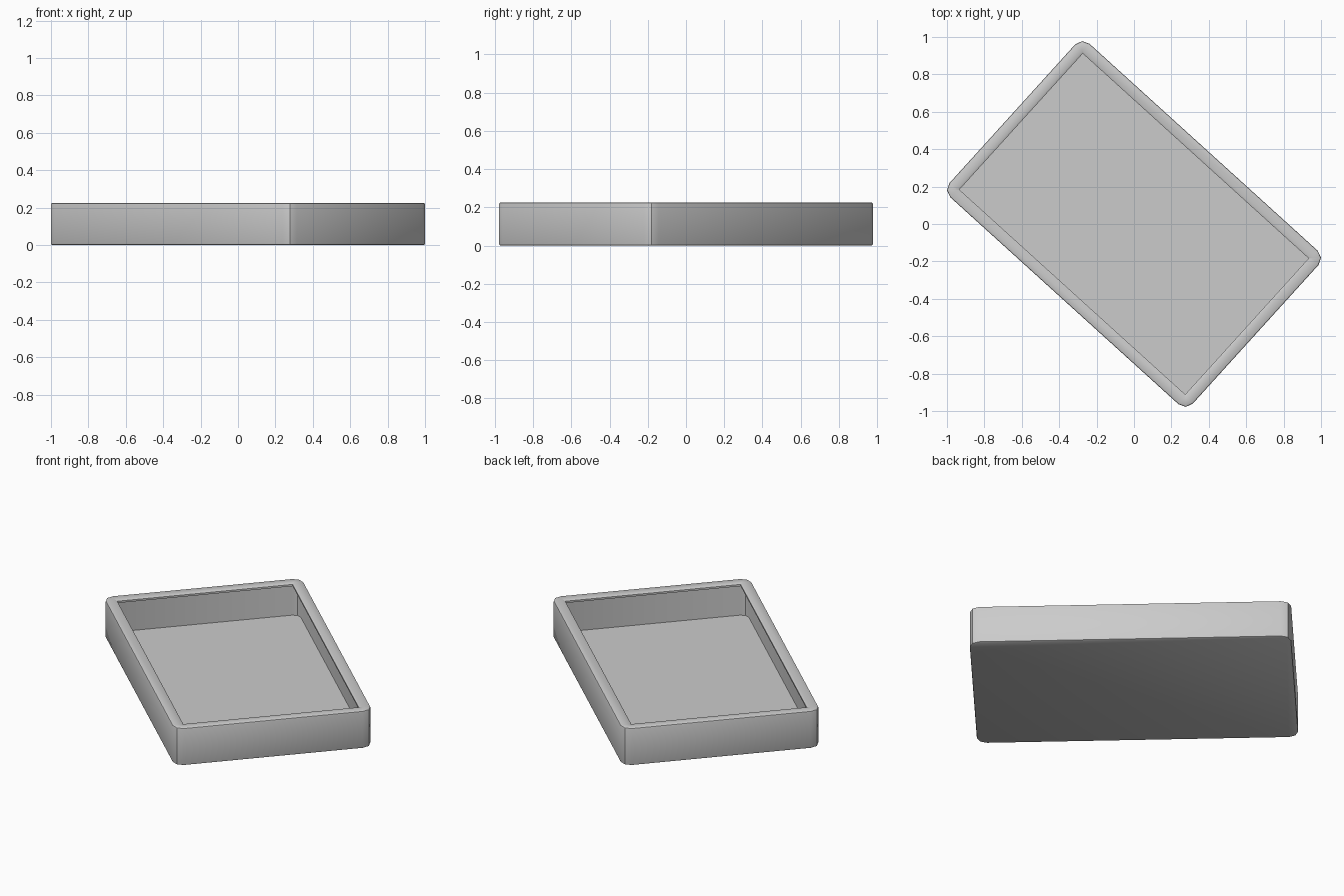
import bpy, bmesh
from math import radians, cos, sin, pi

if "Cube" in bpy.data.objects:
    bpy.data.objects.remove(bpy.data.objects["Cube"])

HALF_X, HALF_Y, RADIUS = 0.878, 0.554, 0.054
SEGMENTS = 2


def rounded_loop(bm, inset, z):
    """Rounded rectangle ring, offset inwards by inset."""
    r = max(RADIUS - inset, 0.001)
    cx, cy = HALF_X - inset - r, HALF_Y - inset - r
    ring = []
    for q, (sx, sy) in enumerate([(1, 1), (-1, 1), (-1, -1), (1, -1)]):
        for i in range(SEGMENTS + 1):
            a = (q + i / SEGMENTS) * pi / 2
            ring.append(bm.verts.new((sx * cx + r * cos(a), sy * cy + r * sin(a), z)))
    return ring


# Thin shell section: base, outer wall, rim, turned-in lip, inner wall, floor
section = [
    (0.008, 0.0), (0.002, 0.003), (0.0, 0.009),
    (0.0, 0.216), (0.002, 0.222), (0.008, 0.225),
    (0.053, 0.225), (0.063, 0.219), (0.063, 0.208),
    (0.053, 0.213), (0.015, 0.213), (0.015, 0.011),
]

bm = bmesh.new()
rings = [rounded_loop(bm, inset, z) for inset, z in section]
for a, b in zip(rings, rings[1:]):
    n = len(a)
    for i in range(n):
        j = (i + 1) % n
        bm.faces.new((a[i], a[j], b[j], b[i]))

# Underside and tray floor
bm.faces.new(rings[0][::-1])
bm.faces.new(rings[-1])
bmesh.ops.recalc_face_normals(bm, faces=bm.faces)

mesh = bpy.data.meshes.new("tray")
bm.to_mesh(mesh)
bm.free()
tray = bpy.data.objects.new("tray", mesh)
bpy.context.collection.objects.link(tray)
tray.rotation_euler.z = radians(-42.2)

bpy.context.view_layer.objects.active = tray
tray.select_set(True)
bpy.ops.object.shade_smooth_by_angle(angle=radians(35))
